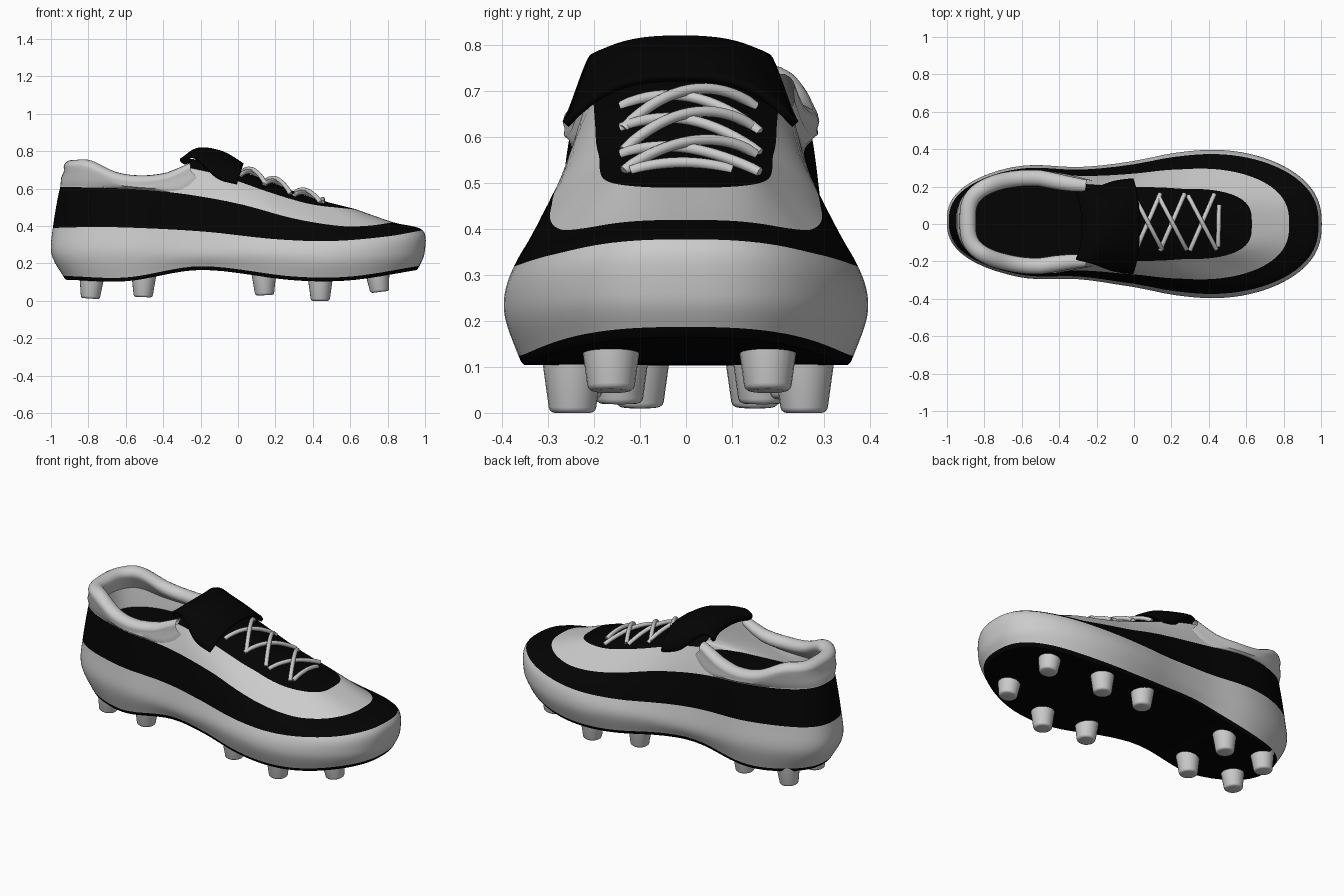
import bpy, bmesh, math
from mathutils import Vector

if "Cube" in bpy.data.objects:
    bpy.data.objects.remove(bpy.data.objects["Cube"])

N = 120
BLACK = bpy.data.materials.new("black")
BLACK.diffuse_color = (0.001, 0.001, 0.001, 1)
BLACK.use_nodes = True
BLACK.node_tree.nodes["Principled BSDF"].inputs["Base Color"].default_value = BLACK.diffuse_color


def interp(table, x):
    """Smooth lookup in a list of (x, value) pairs."""
    if x <= table[0][0]:
        return table[0][1]
    if x >= table[-1][0]:
        return table[-1][1]
    n = len(table)
    i = max(j for j in range(n - 1) if table[j][0] <= x)

    def slope(j):
        a, b = table[max(j - 1, 0)], table[min(j + 1, n - 1)]
        return (b[1] - a[1]) / (b[0] - a[0])
    (x0, v0), (x1, v1) = table[i], table[i + 1]
    h = x1 - x0
    t = (x - x0) / h
    return (v0 * (1 + 2 * t) * (1 - t) ** 2 + v1 * t * t * (3 - 2 * t)
            + h * t * (1 - t) * ((1 - t) * slope(i) - t * slope(i + 1)))


def spline(keys, i, t):
    """Catmull-Rom point between keys i and i+1."""
    a, b, c, d = (keys[min(max(j, 0), len(keys) - 1)] for j in range(i - 1, i + 3))
    return 0.5 * (2 * b + (c - a) * t + (2 * a - 5 * b + 4 * c - d) * t ** 2
                  + (3 * b - a - 3 * c + d) * t ** 3)


def grid(name, rows, black=False, flip=False):
    """Smooth quad sheet through rows of points."""
    bm = bmesh.new()
    vs = [[bm.verts.new(p) for p in r] for r in rows]
    for r, s in zip(vs, vs[1:]):
        for k in range(len(r) - 1):
            f = [r[k], r[k + 1], s[k + 1], s[k]]
            bm.faces.new(f[::-1] if flip else f)
    bmesh.ops.remove_doubles(bm, verts=bm.verts, dist=0.0001)
    return finish(name, bm, black)


def finish(name, bm, black=False):
    me = bpy.data.meshes.new(name)
    bm.to_mesh(me)
    bm.free()
    me.shade_smooth()
    me.set_sharp_from_angle(angle=math.radians(45))
    ob = bpy.data.objects.new(name, me)
    bpy.context.collection.objects.link(ob)
    if black:
        me.materials.append(BLACK)
    return ob


# Footprint half width along the shoe
WIDTH = [(-1, .34), (-.6, .34), (-.3, .306), (0, .337), (.2, .38), (.45, .42), (.7, .435), (1, .43)]


def half_width(x, rear, front):
    return interp(WIDTH, x) * interp([(-.5, rear), (.25, front)], x)


def ring(x0, x1, rear, front, n, zs):
    """Closed contour: heel x, toe x, width scales, roundness, height profile."""
    pts = []
    for k in range(N + 1):
        t = 2 * math.pi * (k % N) / N
        c, s = math.cos(t), math.sin(t)
        x = (x0 + x1) / 2 + (x1 - x0) / 2 * math.copysign(abs(c) ** (2 / n), c)
        y = math.copysign(abs(s) ** (2 / n), s) * half_width(x, rear, front)
        pts.append(Vector((x, y + interp([(-.7, .015), (-.1, 0)], x), interp(zs, x))))
    return pts


SOLE_Z = [(-.92, .113), (-.6, .105), (-.2, .165), (.3, .11), (.6, .11), (.97, .167)]
TOP_Z = [(-.9, .715), (-.8, .715), (-.65, .65), (-.5, .633), (-.36, .655), (-.26, .71),
         (-.2, .7), (-.1, .675), (0, .64), (.2, .57), (.4, .515), (.63, .49)]
levels = [
    ring(-.92, .955, .89, .89, 2.5, SOLE_Z),
    ring(-.935, .97, .92, .92, 2.5, [(x, z + .02) for x, z in SOLE_Z]),
    ring(-.997, .998, 1, 1, 2.5, [(-1, .25), (0, .25), (.5, .225), (1, .26)]),
    ring(-.99, .987, .955, .945, 2.5,
         [(-1, .39), (-.7, .395), (-.2, .372), (.2, .33), (.5, .32), (.8, .345), (1, .38)]),
    ring(-.95, .83, .86, .77, 2.6,
         [(-.95, .61), (-.6, .6), (-.3, .573), (0, .52), (.3, .44), (.55, .4), (.7, .402), (.83, .42)]),
    ring(-.9, .63, .77, .5, 3.2, TOP_Z)]


def shell(name, first, last, black=False):
    """Loft the wall between two contour levels."""
    rows = []
    for i in range(first, last):
        for j in range(6):
            rows.append([spline([l[k] for l in levels], i, j / 6) for k in range(N + 1)])
    rows.append(levels[last])
    return grid(name, rows, black)


def cap(name, loop, dome=lambda x: 0, ks=range(N // 2 + 1), flip=False):
    """Sheet spanning a contour from side to side."""
    rows = []
    for k in ks:
        a, b = loop[N - k], loop[k]
        rows.append([a.lerp(b, j / 12) + Vector((0, 0, dome(a.x) * (1 - (j / 6 - 1) ** 2)))
                     for j in range(13)])
    return grid(name, rows, True, flip)


# Sole, midsole, side band and upper
cap("sole_bottom", levels[0], flip=True)
shell("sole_edge", 0, 1, True)
shell("midsole", 1, 3)
shell("side_band", 3, 4, True)
shell("upper", 4, 5)

# Inner lining and insole
floor = ring(-.86, -.05, .68, .62, 2.8, [(-1, .52), (1, .52)])
grid("lining", [[p.lerp(q, j / 4) for p, q in zip(levels[5], floor)] for j in range(5)])
cap("insole", floor)

# Padded collar: rounded roll blending into the upper and the lining
ks = [k for k in range(N) if levels[5][k].x < -.14]
cols = []
for k in ks:
    p = levels[5][k]
    out = levels[5][k - 1] - levels[5][k + 1]
    out = Vector((-out.y, out.x, 0)).normalized()
    r = interp([(-.4, .038), (-.26, .028), (-.14, .003)], p.x)
    arc = [p - out * r * .3 + out * r * 1.15 * math.cos(a) + Vector((0, 0, r * math.sin(a)))
           for a in [math.radians(-25 + 24 * m) for m in range(11)]]
    low = spline([l[k] for l in levels], 4, interp([(-.45, .02), (-.14, .95)], p.x))
    cols.append([low, low.lerp(arc[0], .5) + out * r * .2] + arc + [p.lerp(floor[k], .45)])
grid("collar", [list(r) for r in zip(*cols)])


# Tongue panel under the laces
def dome(x):
    return interp([(-.25, .05), (.1, .06), (.4, .035), (.63, 0)], x)


front = [k for k in range(N // 2 + 1) if levels[5][k].x > -.27]
cap("tongue", levels[5], dome, front)


def tube(name, pts, radius):
    cu = bpy.data.curves.new(name, "CURVE")
    cu.dimensions = "3D"
    cu.bevel_depth = radius
    cu.bevel_resolution = 3
    cu.use_fill_caps = True
    sp = cu.splines.new("POLY")
    sp.points.add(len(pts) - 1)
    for i, p in enumerate(pts):
        sp.points[i].co = (*p, 1)
    sp.use_smooth = True
    ob = bpy.data.objects.new(name, cu)
    bpy.context.collection.objects.link(ob)


# Folded tongue flap: centre x, z, half width, side drop
fold = [Vector(v) for v in [(-.25, .745, .17, .01), (-.272, .775, .18, .02), (-.2, .812, .195, .045),
                            (-.08, .79, .235, .13), (.025, .728, .25, .1)]]
rows = []
for i in range(4):
    for j in range(7 if i == 3 else 6):
        x, z, w, drop = spline(fold, i, j / 6)
        rows.append([(x - .03 * abs(v) ** 3, v * w - .012, z - drop * abs(v) ** 2.8)
                     for v in [m / 10 - 1 for m in range(21)]])
flap = grid("tongue_flap", rows, True)
mod = flap.modifiers.new("thick", "SOLIDIFY")
mod.thickness = .018
mod.offset = 0


# Crossed laces resting on the tongue
def lace(name, a, b, lift):
    pts = []
    for i in range(17):
        t = i / 16
        x, y = a[0] + (b[0] - a[0]) * t, a[1] + (b[1] - a[1]) * t
        v = min(1, abs(y) / half_width(x, .77, .5))
        z = interp(TOP_Z, x) + dome(x) * (1 - v * v) + lift * math.sin(math.pi * t) ** .7
        pts.append((x, y, z))
    tube(name, pts, .012)


for i, x in enumerate((0, .13, .29)):
    lace(f"lace_{i}_a", (x, .15), (x + .15, -.135), .03)
    lace(f"lace_{i}_b", (x + .01, -.14), (x + .14, .16), .014)
lace("lace_bar", (.45, -.12), (.455, .1), .01)

# Tapered studs: x, left y, right y, bottom z, tilt
for i, (x, ya, yb, z, tilt) in enumerate([
        (-.785, -.1, .15, .012, 4), (-.505, -.145, .165, .02, 2), (.14, -.235, .235, .03, -2),
        (.44, -.247, .257, 0, 0), (.75, -.163, .178, .047, -7)]):
    for side, y in (("left", ya), ("right", yb)):
        bm = bmesh.new()
        bmesh.ops.create_cone(bm, cap_ends=True, segments=24, radius1=.05, radius2=.068, depth=.13)
        rim_edges = [e for e in bm.edges if all(v.co.z < 0 for v in e.verts)]
        bmesh.ops.bevel(bm, geom=rim_edges, offset=.012, segments=3, affect="EDGES", profile=.5)
        ob = finish(f"stud_{i}_{side}", bm)
        ob.location = (x, y, z + .065)
        ob.rotation_euler.y = math.radians(tilt)
